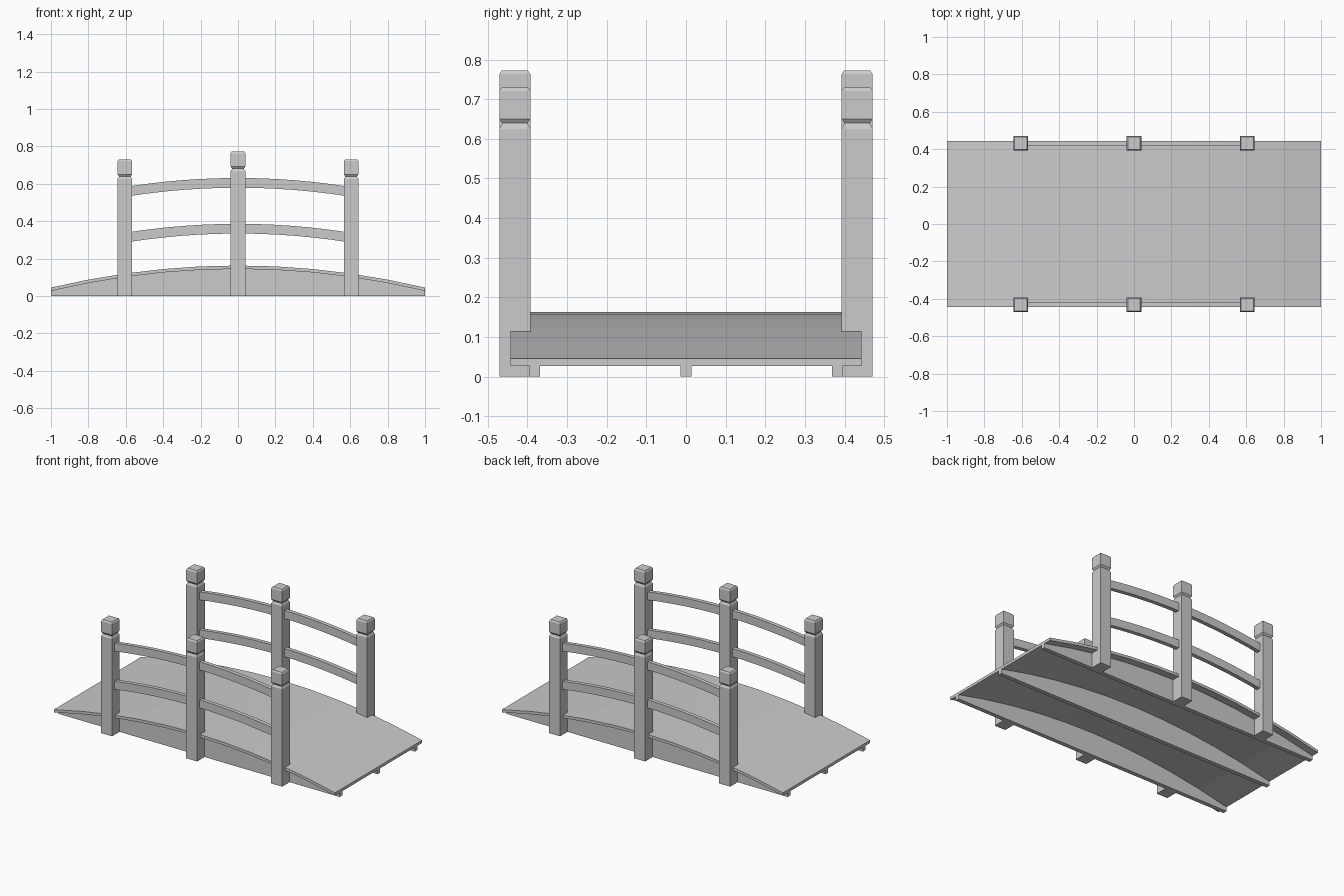
import bpy, bmesh

if "Cube" in bpy.data.objects:
    bpy.data.objects.remove(bpy.data.objects["Cube"])

POST_Y = 0.432


def make_object(name, bm):
    bmesh.ops.recalc_face_normals(bm, faces=bm.faces)
    mesh = bpy.data.meshes.new(name)
    bm.to_mesh(mesh)
    bm.free()
    obj = bpy.data.objects.new(name, mesh)
    bpy.context.collection.objects.link(obj)
    return obj


def arched_strip(name, half_len, y, width, top, bottom, segments):
    """Sweep a rectangular section along x between two height functions."""
    bm = bmesh.new()
    rings = []
    for i in range(segments + 1):
        x = half_len * (2 * i / segments - 1)
        corners = [(-1, bottom(x)), (1, bottom(x)), (1, top(x)), (-1, top(x))]
        rings.append([bm.verts.new((x, y + s * width / 2, z)) for s, z in corners])
    for a, b in zip(rings, rings[1:]):
        for k in range(4):
            n = (k + 1) % 4
            bm.faces.new((a[k], a[n], b[n], b[k]))
    bm.faces.new(rings[0])
    bm.faces.new(rings[-1])
    return make_object(name, bm)


def post(name, x, y, height):
    """Square post with a pinched neck and a chamfered cap."""
    profile = [(0.039, 0), (0.039, height - 0.105), (0.032, height - 0.092),
               (0.032, height - 0.09), (0.039, height - 0.08),
               (0.039, height - 0.009), (0.033, height)]
    bm = bmesh.new()
    rings = [[bm.verts.new((x + sx * r, y + sy * r, z))
              for sx, sy in ((-1, -1), (1, -1), (1, 1), (-1, 1))] for r, z in profile]
    for a, b in zip(rings, rings[1:]):
        for k in range(4):
            n = (k + 1) % 4
            bm.faces.new((a[k], a[n], b[n], b[k]))
    bm.faces.new(rings[0])
    bm.faces.new(rings[-1])
    return make_object(name, bm)


def deck_top(x):
    return 0.163 - 0.118 * x * x


def deck_bottom(x):
    return deck_top(x) - 0.018


# Arched walking deck
arched_strip("deck", 1.0, 0, 0.886, deck_top, deck_bottom, 10)

# Three flat-bottomed support beams beneath the deck
for label, y in (("left", -0.382), ("middle", 0), ("right", 0.382)):
    arched_strip(label + "_support_beam", 1.0, y, 0.027, deck_bottom, lambda x: 0, 10)

# Posts and curved rails on both sides
for label, side in (("front", -1), ("back", 1)):
    for pos, x, height in (("left", -0.605, 0.73), ("centre", 0, 0.772), ("right", 0.605, 0.73)):
        post(f"{label}_{pos}_post", x, side * POST_Y, height)
    for level, crown in (("lower", 0.386), ("upper", 0.631)):
        arched_strip(f"{label}_{level}_rail", 0.6, side * POST_Y, 0.026,
                     lambda x: crown - 0.132 * x * x,
                     lambda x: crown - 0.052 - 0.132 * x * x, 12)
